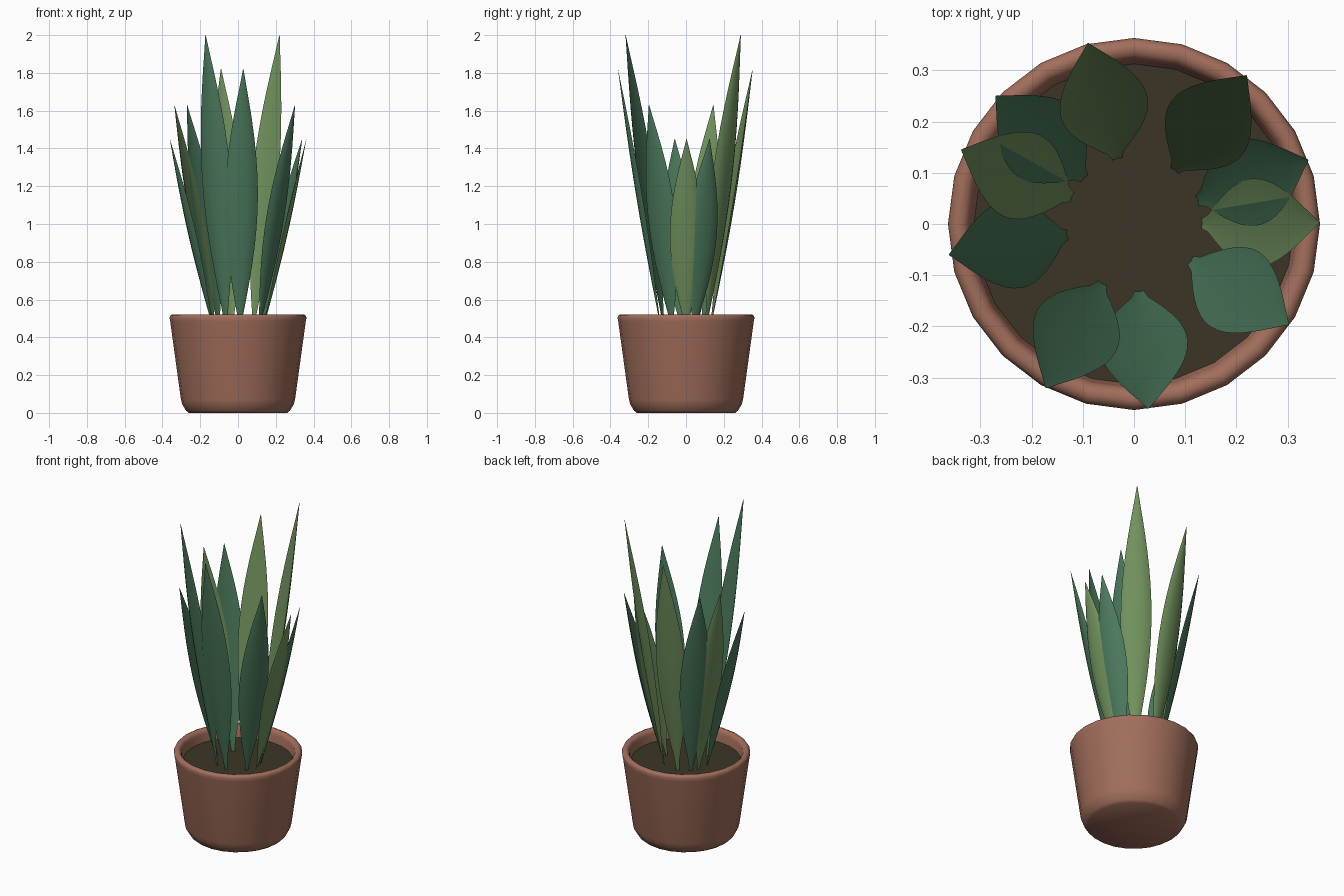
import bpy, bmesh, math
from mathutils import Vector

if "Cube" in bpy.data.objects:
    bpy.data.objects.remove(bpy.data.objects["Cube"])


def material(name, color):
    m = bpy.data.materials.new(name)
    m.diffuse_color = (*color, 1.0)
    m.use_nodes = True
    m.node_tree.nodes["Principled BSDF"].inputs["Base Color"].default_value = m.diffuse_color
    return m


TERRACOTTA = material("terracotta", (0.36, 0.155, 0.105))
SOIL = material("dark soil", (0.043, 0.036, 0.018))
DEEP_GREEN = material("deep green", (0.07, 0.19, 0.105))
LIGHT_GREEN = material("light green", (0.165, 0.285, 0.11))


def finish(name, bm, mat, angle=30):
    bmesh.ops.recalc_face_normals(bm, faces=bm.faces[:])
    me = bpy.data.meshes.new(name)
    bm.to_mesh(me)
    bm.free()
    me.materials.append(mat)
    ob = bpy.data.objects.new(name, me)
    bpy.context.collection.objects.link(ob)
    bpy.ops.object.select_all(action='DESELECT')
    ob.select_set(True)
    bpy.context.view_layer.objects.active = ob
    bpy.ops.object.shade_smooth_by_angle(angle=math.radians(angle))
    return ob


def bridge_rings(bm, rings):
    for a, b in zip(rings, rings[1:]):
        n = len(a)
        for i in range(n):
            j = (i + 1) % n
            bm.faces.new((a[i], a[j], b[j], b[i]))


def lathe(name, profile, mat, sides=24):
    # revolve (radius, height) points, capping both ends
    bm = bmesh.new()
    rings = [[bm.verts.new((r * math.sin(2 * math.pi * i / sides),
                            r * math.cos(2 * math.pi * i / sides), z))
              for i in range(sides)] for r, z in profile]
    bridge_rings(bm, rings)
    bm.faces.new(rings[0])
    bm.faces.new(rings[-1])
    return finish(name, bm, mat, 50)


# tapered pot with bevelled foot, rounded rim and hollow top
lathe("pot", [(0.26, 0), (0.275, 0.012), (0.295, 0.045), (0.302, 0.07),
              (0.359, 0.485), (0.363, 0.505), (0.357, 0.517), (0.345, 0.522),
              (0.332, 0.519), (0.323, 0.51), (0.319, 0.495), (0.31, 0.43)],
      TERRACOTTA)

# soil disc inside the rim
lathe("soil", [(0.309, 0.435), (0.315, 0.448)], SOIL)

STEPS = 16
BASE_R, BASE_Z = 0.132, 0.44
HALF_WIDTH, FOLD, THICK = 0.087, 0.026, 0.008


def leaf(name, tip_x, tip_y, tip_z, mat):
    # folded blade: creased valley inside, rounded back outside
    out = Vector((tip_x, tip_y, 0))
    tip_r = out.length
    out.normalize()
    side = Vector((-out.y, out.x, 0))
    bm = bmesh.new()
    rings = []
    for k in range(STEPS + 1):
        t = k / STEPS
        s = max(math.sin(math.pi * t), 0.1 if k == 0 else 0.015)
        r = BASE_R + (tip_r - BASE_R) * t + 0.015 * math.sin(math.pi * t)
        z = BASE_Z + (tip_z - BASE_Z) * t
        section = [(-1, -FOLD), (0, -THICK), (1, -FOLD),
                   (0.75, -0.45 * FOLD), (0.4, -0.1 * FOLD), (0, 0.0),
                   (-0.4, -0.1 * FOLD), (-0.75, -0.45 * FOLD)]
        rings.append([bm.verts.new(out * (r + d * s) + side * (u * HALF_WIDTH * s)
                                   + Vector((0, 0, z))) for u, d in section])
    bridge_rings(bm, rings)
    bm.faces.new(rings[0])
    bm.faces.new(rings[-1])
    return finish(name, bm, mat, 25)


# leaves around the pot: tip position and colour
LEAVES = [
    (-0.09, 0.353, 1.82, LIGHT_GREEN),
    (0.22, 0.29, 2.00, LIGHT_GREEN),
    (0.34, 0.125, 1.45, DEEP_GREEN),
    (0.362, 0.003, 1.45, LIGHT_GREEN),
    (0.302, -0.196, 1.63, DEEP_GREEN),
    (0.028, -0.36, 1.82, DEEP_GREEN),
    (-0.172, -0.32, 2.00, DEEP_GREEN),
    (-0.361, -0.06, 1.45, DEEP_GREEN),
    (-0.337, 0.145, 1.63, LIGHT_GREEN),
    (-0.27, 0.25, 1.63, DEEP_GREEN),
]
for n, (x, y, z, mat) in enumerate(LEAVES, 1):
    leaf(f"leaf_{n:02d}", x, y, z, mat)
